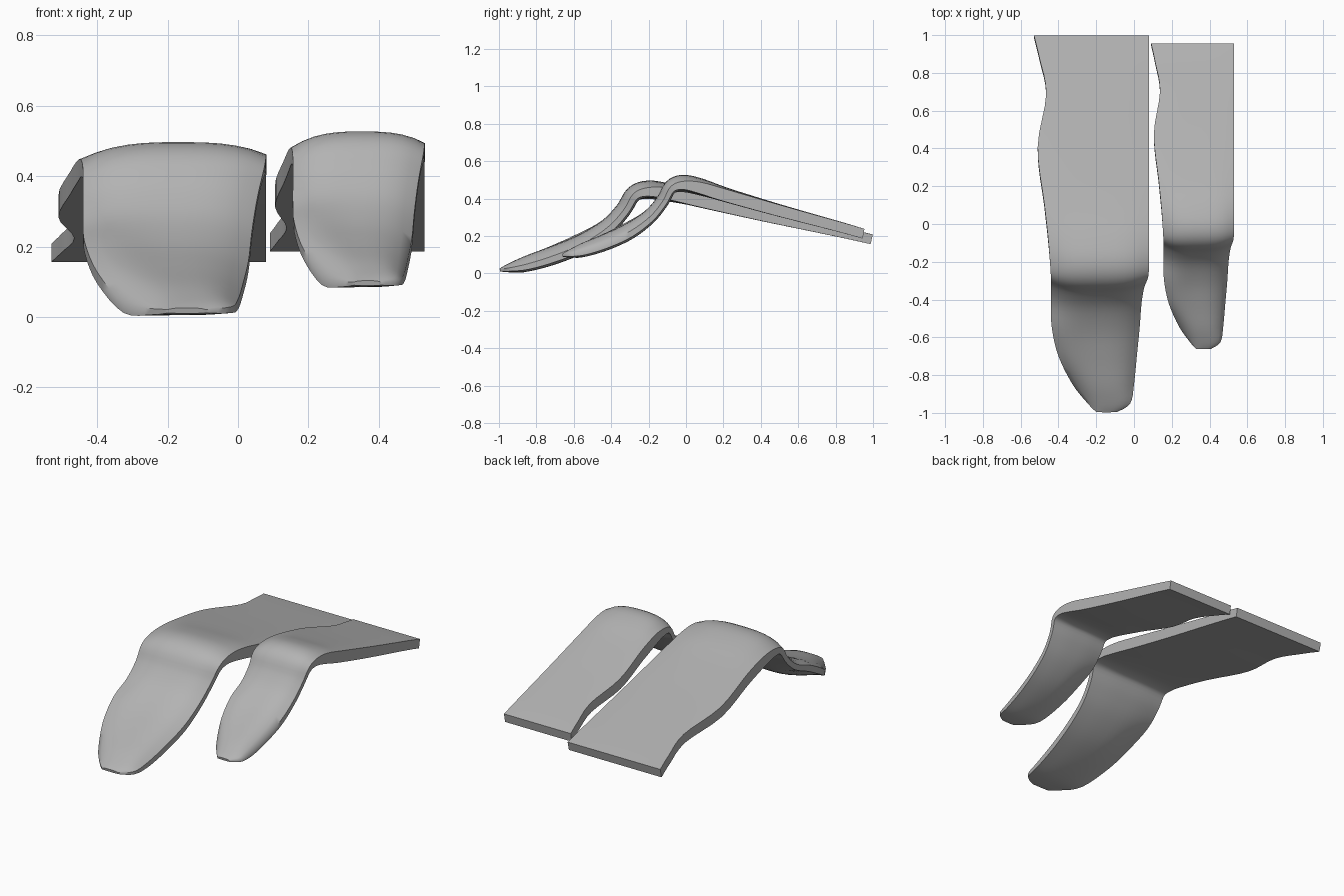
import bpy
import bmesh
from mathutils import Vector

if "Cube" in bpy.data.objects:
    bpy.data.objects.remove(bpy.data.objects["Cube"], do_unlink=True)

grey = bpy.data.materials.new("plain grey")
grey.use_nodes = True
GREY = (0.45, 0.45, 0.45, 1)
grey.diffuse_color = GREY
grey.node_tree.nodes["Principled BSDF"].inputs["Base Color"].default_value = GREY

# Stations from back to tip:
# y, z, thickness, left x, right x, edge fullness, lift of the left edge
STATIONS = [
    (0.993, 0.182, 0.053, -0.53, 0.08, 1, 0),
    (0.87, 0.211, 0.056, -0.5, 0.08, 0.97, 0),
    (0.68, 0.253, 0.06, -0.465, 0.08, 0.95, 0),
    (0.4, 0.315, 0.068, -0.51, 0.08, 0.92, 0),
    (0.1, 0.386, 0.078, -0.475, 0.08, 0.85, 0),
    (-0.08, 0.432, 0.09, -0.455, 0.08, 0.7, -0.01),
    (-0.2, 0.45, 0.093, -0.445, 0.08, 0.5, -0.015),
    (-0.28, 0.425, 0.087, -0.44, 0.075, 0.4, -0.01),
    (-0.335, 0.34, 0.085, -0.44, 0.055, 0.35, 0),
    (-0.42, 0.248, 0.09, -0.44, 0.04, 0.35, 0.02),
    (-0.55, 0.163, 0.1, -0.435, 0.03, 0.35, 0.05),
    (-0.7, 0.1, 0.1, -0.4, 0.015, 0.35, 0.03),
    (-0.85, 0.052, 0.085, -0.325, 0, 0.35, -0.01),
    (-0.95, 0.028, 0.045, -0.245, -0.02, 0.4, -0.005),
    (-0.995, 0.018, 0.016, -0.2, -0.09, 0.6, 0),
]
STEPS = 4      # samples between stations
HALF = 6       # columns on each side of the centre line


def spline(points):
    """Smooth samples through the stations."""
    pts = [Vector(p) for p in points]
    out = []
    for i in range(len(pts) - 1):
        b, c = pts[i], pts[i + 1]
        a = pts[i - 1] if i else b
        d = pts[min(i + 2, len(pts) - 1)]
        for s in range(STEPS):
            t = s / STEPS
            out.append(b + (c - a) * (t / 2) + (a * 2 - b * 5 + c * 4 - d) * (t * t / 2)
                       + (b * 3 - a - c * 3 + d) * (t ** 3 / 2))
    return out + [pts[-1]]


def strip(name, place):
    """Loft a bent strip through the stations and place its points."""
    rows = spline(STATIONS)
    columns = [i / HALF for i in range(-HALF, HALF + 1)]
    bm = bmesh.new()
    rings = []
    for i, (y, z, thick, left, right, edge, lift) in enumerate(rows):
        before, after = rows[max(i - 1, 0)], rows[min(i + 1, len(rows) - 1)]
        normal = Vector((after[1] - before[1], before[0] - after[0])).normalized()
        ring = []
        for side in (1, -1):
            for u in columns[::side]:
                half = thick / 2 * (1 - (1 - edge) * abs(u) ** 3)
                off = side * half - 0.3 * thick * (1 - edge) * u ** 4
                x = (left + right) / 2 + u * (right - left) / 2
                up = lift * min(u, 0) ** 2
                ring.append(bm.verts.new(place(x, y + normal.x * off, z + normal.y * off + up)))
        rings.append(ring)
    for a, b in zip(rings, rings[1:]):
        for j in range(len(a)):
            k = (j + 1) % len(a)
            bm.faces.new((a[j], a[k], b[k], b[j]))
    bm.faces.new(rings[0])
    bm.faces.new(rings[-1])
    bmesh.ops.recalc_face_normals(bm, faces=bm.faces[:])
    mesh = bpy.data.meshes.new(name)
    bm.to_mesh(mesh)
    bm.free()
    mesh.materials.append(grey)
    obj = bpy.data.objects.new(name, mesh)
    bpy.context.collection.objects.link(obj)
    bpy.ops.object.select_all(action='DESELECT')
    obj.select_set(True)
    bpy.context.view_layer.objects.active = obj
    bpy.ops.object.shade_smooth_by_angle(angle=0.9)


def place_small(x, y, z):
    """Shrink towards the back right corner, keeping the slope height."""
    tall = 0.9 + 0.1 * min(max((y + 0.3) / 0.3, 0), 1)
    return (0.53 + (x - 0.08) * 0.72, 0.955 + (y - 1) * 0.81, 0.53 + (z - 0.5) * tall)


strip("large_bent_strip", lambda x, y, z: (x, y, z))
strip("small_bent_strip", place_small)
